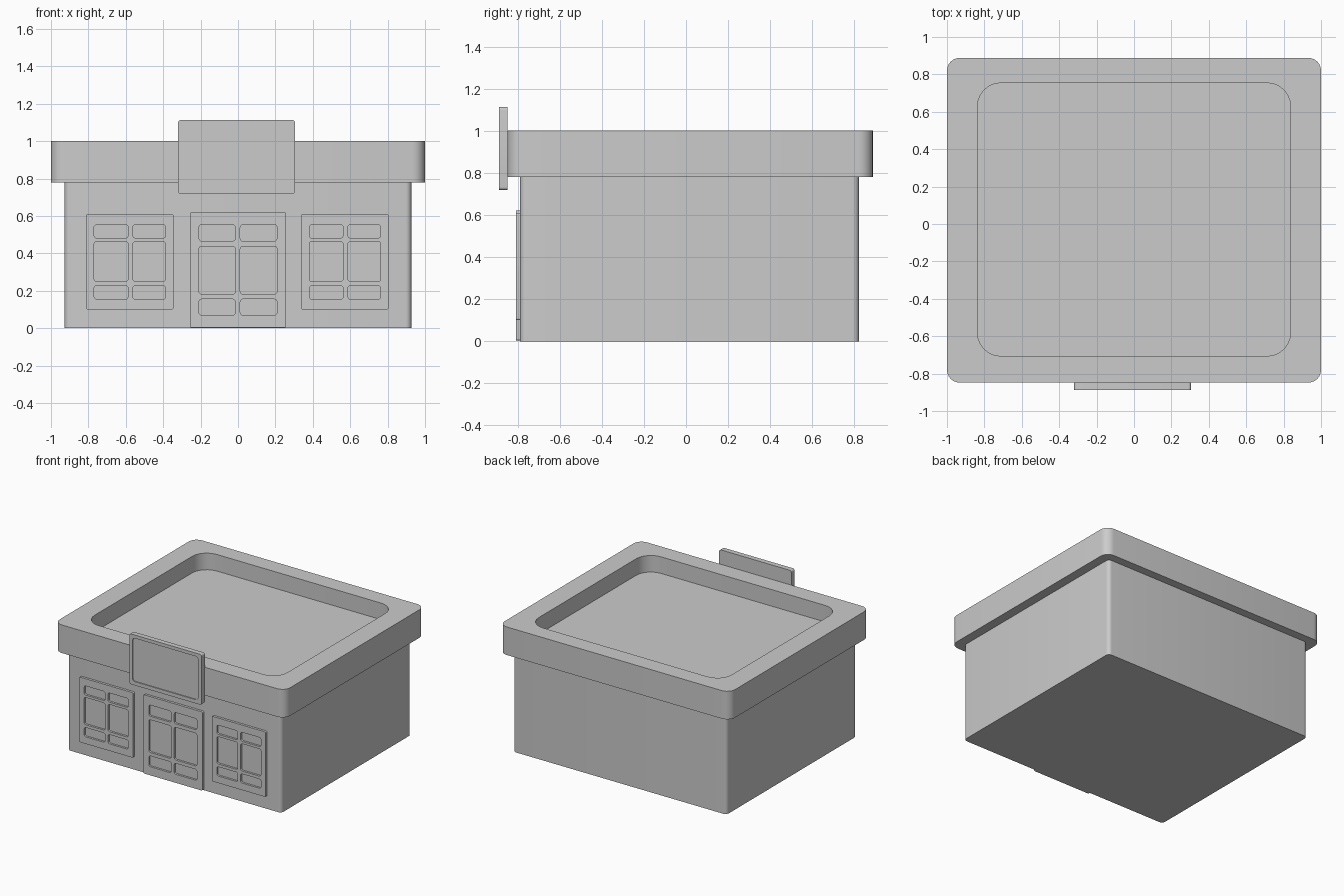
import bpy, bmesh, math
from mathutils import Vector

if "Cube" in bpy.data.objects:
    bpy.data.objects.remove(bpy.data.objects["Cube"])


def outline(x0, x1, y0, y1, r, seg=6):
    """Rounded rectangle, counter-clockwise."""
    pts = []
    corners = [(x1 - r, y0 + r, -90), (x1 - r, y1 - r, 0),
               (x0 + r, y1 - r, 90), (x0 + r, y0 + r, 180)]
    for cx, cy, start in corners:
        for i in range(seg + 1):
            a = math.radians(start + 90 * i / seg)
            pts.append((cx + r * math.cos(a), cy + r * math.sin(a)))
    return pts


def prisms(name, rects, lo, hi, upright=False):
    """Extruded rounded rectangles; upright ones lie in xz and extrude along y."""
    bm = bmesh.new()
    for rect in rects:
        pts = outline(*rect)
        rings = []
        for d in (lo, hi):
            rings.append([bm.verts.new(Vector((a, d, b)) if upright else Vector((a, b, d)))
                          for a, b in pts])
        bm.faces.new(rings[0])
        bm.faces.new(rings[1])
        n = len(pts)
        for i in range(n):
            j = (i + 1) % n
            bm.faces.new((rings[0][i], rings[0][j], rings[1][j], rings[1][i]))
    bmesh.ops.recalc_face_normals(bm, faces=bm.faces)
    mesh = bpy.data.meshes.new(name)
    bm.to_mesh(mesh)
    bm.free()
    obj = bpy.data.objects.new(name, mesh)
    bpy.context.collection.objects.link(obj)
    return obj


def select(obj):
    bpy.ops.object.select_all(action='DESELECT')
    obj.select_set(True)
    bpy.context.view_layer.objects.active = obj


def carve(obj, cutter):
    mod = obj.modifiers.new("recess", 'BOOLEAN')
    mod.operation = 'DIFFERENCE'
    mod.solver = 'EXACT'
    mod.object = cutter
    select(obj)
    bpy.ops.object.modifier_apply(modifier=mod.name)
    bpy.data.objects.remove(cutter)


def smooth(obj):
    select(obj)
    bpy.ops.object.shade_smooth_by_angle(angle=math.radians(30))


def glazed_panel(name, frame, columns, rows):
    """Raised panel with a grid of recessed panes."""
    panel = prisms(name, [frame], -0.807, -0.78, True)
    panes = [(x0, x1, z0, z1, 0.014) for x0, x1 in columns for z0, z1 in rows]
    carve(panel, prisms("pane_cutter", panes, -0.85, -0.791, True))
    smooth(panel)


# Walls
smooth(prisms("walls", [(-0.927, 0.927, -0.788, 0.822, 0.03)], 0, 0.79))

# Roof slab with sunken top
roof = prisms("roof", [(-1, 1, -0.848, 0.888, 0.068)], 0.78, 1.0)
carve(roof, prisms("roof_cutter", [(-0.837, 0.837, -0.706, 0.754, 0.125)], 0.87, 1.1))
smooth(roof)

# Blank sign board with recessed face
sign = prisms("sign_board", [(-0.32, 0.305, 0.718, 1.113, 0.015)], -0.888, -0.847, True)
carve(sign, prisms("sign_cutter", [(-0.293, 0.275, 0.747, 1.087, 0.022)], -0.95, -0.88, True))
smooth(sign)

# Double door
glazed_panel("double_door", (-0.257, 0.257, 0.003, 0.62, 0.01),
             [(-0.208, -0.015), (0.012, 0.208)],
             [(0.07, 0.155), (0.182, 0.438), (0.466, 0.553)])

# Windows either side of the door
for name, x in (("left_window", -0.812), ("right_window", 0.338)):
    glazed_panel(name, (x, x + 0.467, 0.10, 0.61, 0.01),
                 [(x + 0.043, x + 0.224), (x + 0.25, x + 0.425)],
                 [(0.155, 0.227), (0.25, 0.463), (0.482, 0.553)])
